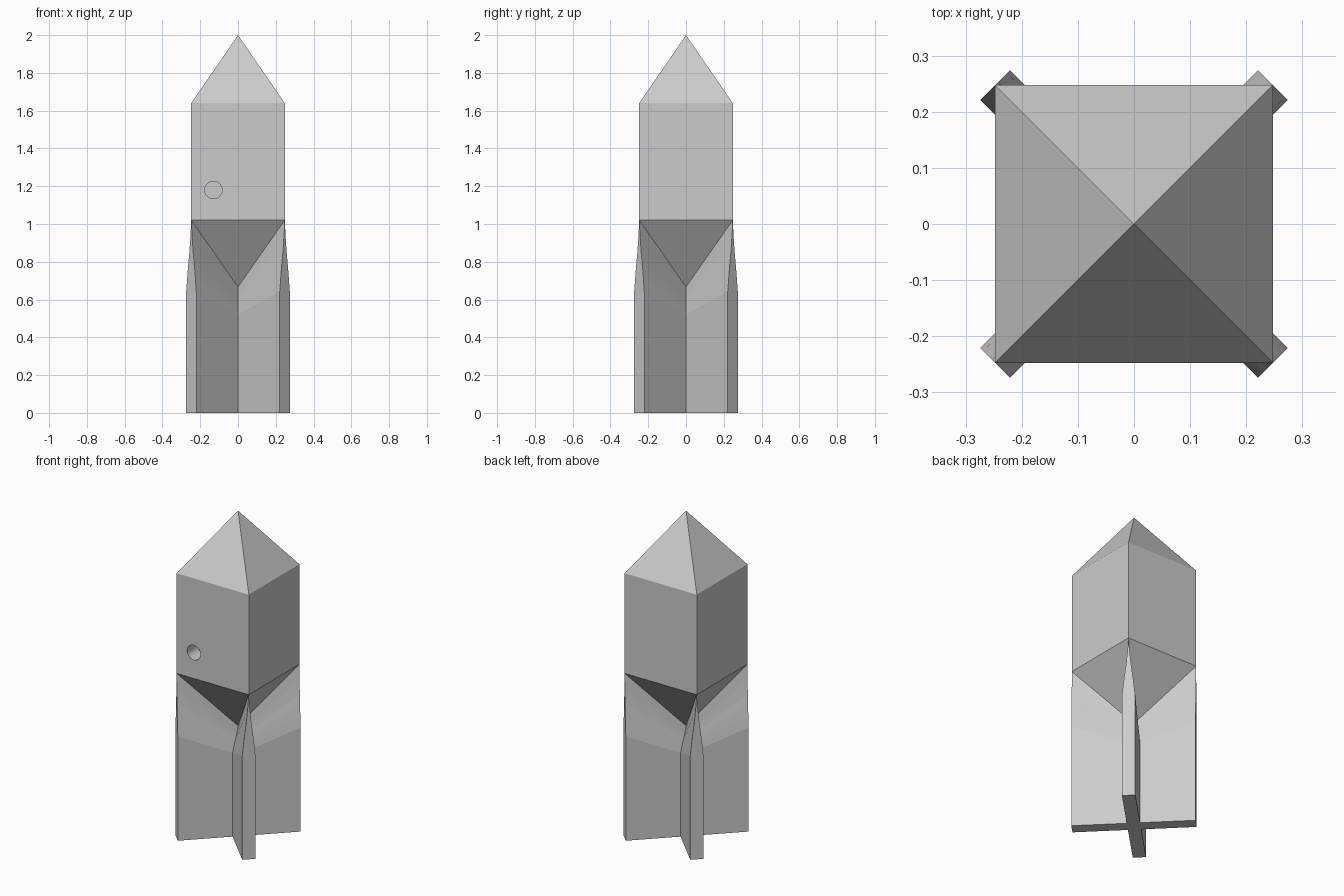
import bpy, bmesh, math
from mathutils import Matrix

cube = bpy.data.objects.get("Cube")
if cube:
    bpy.data.objects.remove(cube, do_unlink=True)

grey = bpy.data.materials.new("plain grey")
grey.use_nodes = True
grey.diffuse_color = (0.6, 0.6, 0.6, 1)
grey.node_tree.nodes["Principled BSDF"].inputs["Base Color"].default_value = (0.6, 0.6, 0.6, 1)

HALF = 0.2475                  # half width of the square body
REACH = HALF * math.sqrt(2)    # fins run out to the body corners
THICK = 0.0375                 # half thickness of a fin
SHOULDER, WAIST, POINT = 1.64, 1.02, 0.667


def make_object(name, bm):
    bmesh.ops.remove_doubles(bm, verts=bm.verts, dist=1e-5)
    bmesh.ops.recalc_face_normals(bm, faces=bm.faces)
    mesh = bpy.data.meshes.new(name)
    bm.to_mesh(mesh)
    bm.free()
    mesh.materials.append(grey)
    obj = bpy.data.objects.new(name, mesh)
    bpy.context.collection.objects.link(obj)
    return obj


# Body: square column with a pyramid nose and an inverted pyramid below
bm = bmesh.new()
corners = [(-HALF, -HALF), (HALF, -HALF), (HALF, HALF), (-HALF, HALF)]
upper = [bm.verts.new((x, y, SHOULDER)) for x, y in corners]
lower = [bm.verts.new((x, y, WAIST)) for x, y in corners]
nose = bm.verts.new((0, 0, 2))
point = bm.verts.new((0, 0, POINT))
for i in range(4):
    j = (i + 1) % 4
    bm.faces.new((lower[i], lower[j], upper[j], upper[i]))
    bm.faces.new((upper[i], upper[j], nose))
    bm.faces.new((lower[j], lower[i], point))
body = make_object("body", bm)

# Round hole in the front face
bm = bmesh.new()
bmesh.ops.create_cone(bm, cap_ends=True, segments=32, radius1=0.046, radius2=0.046, depth=0.2,
                      matrix=Matrix.Translation((-0.13, -HALF, 1.18)) @ Matrix.Rotation(math.pi / 2, 4, 'X'))
cutter = make_object("hole_cutter", bm)
cutter.hide_render = True
cutter.hide_set(True)
cut = body.modifiers.new("round hole", 'BOOLEAN')
cut.object = cutter
cut.operation = 'DIFFERENCE'
cut.solver = 'EXACT'

# Fins: four blades on the diagonals, tapering in facets to a knife edge
outer_z = [1.02, 0.92, 0.843, 0.785, 0.72, 0.645]
inner_z = [POINT, 0.628, 0.602, 0.58, 0.55, 0.52]
steps = len(outer_z) - 1
bm = bmesh.new()
for k in range(4):
    turn = Matrix.Rotation(math.pi / 4 + k * math.pi / 2, 4, 'Z')

    def vert(r, v, z):
        return bm.verts.new(turn @ Matrix.Translation((r, v, z)).to_translation())

    inner, outer = [], []
    for i in range(-steps, steps + 1):
        t = THICK * i / steps
        inner.append(vert(abs(t), t, inner_z[abs(i)]))
        outer.append(vert(REACH, t, outer_z[abs(i)]))
    for i in range(2 * steps):
        bm.faces.new((inner[i], outer[i], outer[i + 1], inner[i + 1]))
    foot_in = [vert(THICK, s * THICK, 0) for s in (-1, 1)]
    foot_out = [vert(REACH, s * THICK, 0) for s in (-1, 1)]
    axis = vert(0, 0, 0)
    for s in (0, 1):
        bm.faces.new((foot_in[s], foot_out[s], outer[-s], inner[-s]))
    bm.faces.new([foot_out[0], foot_out[1]] + outer[::-1])
    bm.faces.new((axis, foot_in[0], foot_out[0], foot_out[1], foot_in[1]))
fins = make_object("fins", bm)

# Smooth hole wall, crisp edges everywhere else
bpy.ops.object.select_all(action='DESELECT')
body.select_set(True)
cutter.data.shade_smooth()
bpy.context.view_layer.objects.active = body
bpy.ops.object.modifier_apply(modifier=cut.name)
bpy.ops.object.shade_smooth_by_angle(angle=math.radians(30))
bpy.data.objects.remove(cutter, do_unlink=True)
